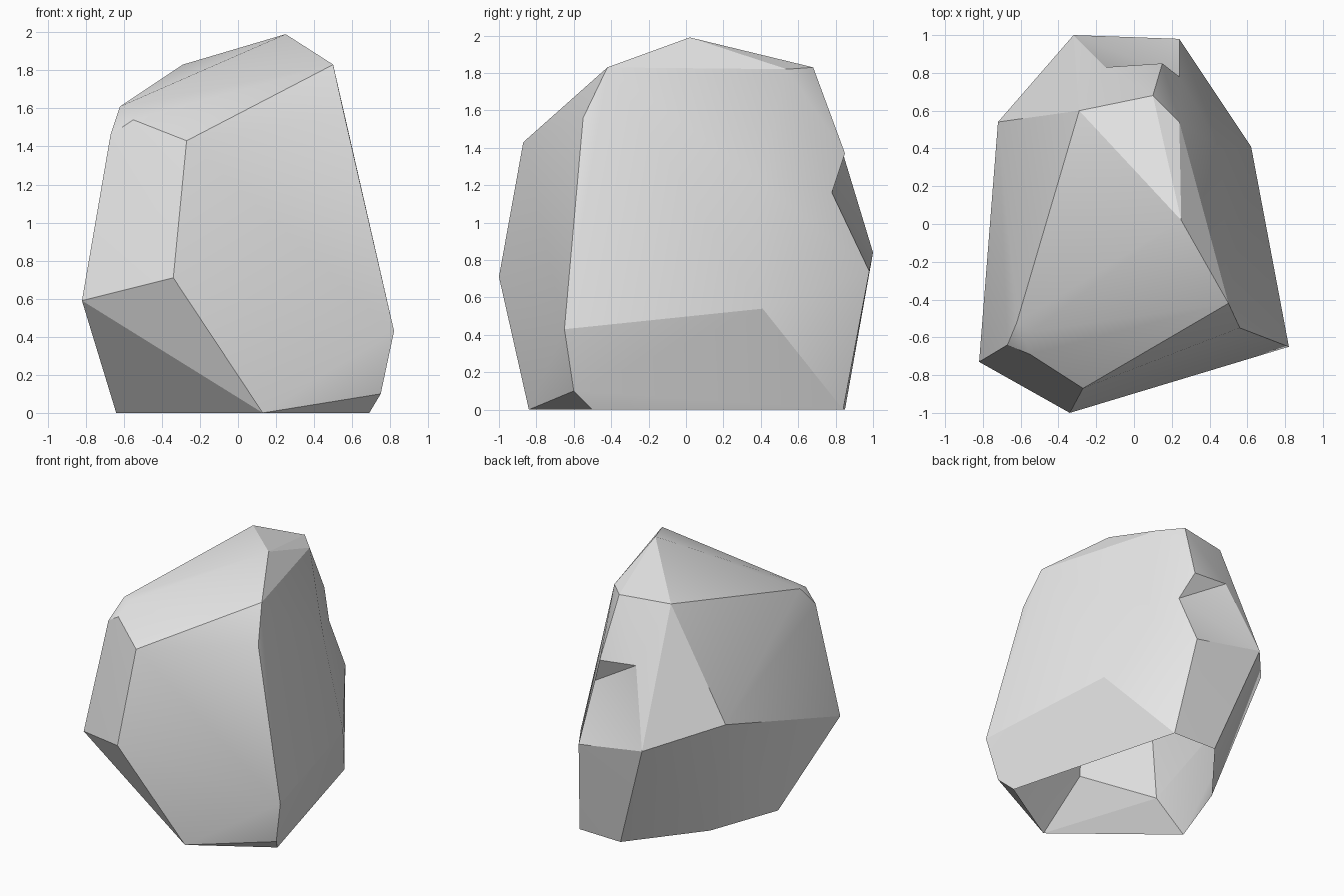
import bpy
import bmesh
import math
from mathutils import Vector

default_cube = bpy.data.objects.get("Cube")
if default_cube:
    bpy.data.objects.remove(default_cube, do_unlink=True)


def make_material(name, colour):
    material = bpy.data.materials.new(name)
    material.use_nodes = True
    material.diffuse_color = colour
    material.node_tree.nodes["Principled BSDF"].inputs["Base Color"].default_value = colour
    return material


def find_edge(shell, start, end):
    """Return the edge that runs between two corners."""
    middle = (Vector(start) + Vector(end)) / 2
    return min(shell.edges, key=lambda e: ((e.verts[0].co + e.verts[1].co) / 2 - middle).length)


def dent_edge(shell, start, end, target):
    """Split the ridge between two corners and press its middle inwards."""
    ridge = find_edge(shell, start, end)
    pressed = bmesh.utils.edge_split(ridge, ridge.verts[0], 0.5)[1]
    pressed.co = target
    # Join the pressed point to the far corner of each neighbouring facet
    cuts = [(loop.face, loop.link_loop_next.link_loop_next.vert) for loop in pressed.link_loops]
    for face, far_corner in cuts:
        bmesh.utils.face_split(face, pressed, far_corner)


# Corners that bound the chipped areas on the back
crown_corner = (0.24, 0.54, 1.82)
hip_corner = (0.62, 0.41, 0.54)
back_lip = (0.15, 0.85, 1.37)
back_ridge = (0.24, 0.98, 0.74)
back_peak = (-0.32, 1, 0.84)

# Ground outline
foot = [(0.13, -0.84, 0), (0.69, -0.5, 0), (0.33, 0.84, 0),
        (-0.03, 0.85, 0), (-0.44, 0.33, 0), (-0.64, -0.22, 0)]

# Widest ring of corners
waist = [(-0.34, -1, 0.71), (-0.82, -0.73, 0.59), (0.82, -0.65, 0.43),
         (0.75, -0.6, 0.1), hip_corner, back_ridge,
         back_peak, (-0.72, 0.54, 0.98)]

# Shoulder corners, with a small chipped tip at the front
shoulder = [(-0.27, -0.87, 1.43), (-0.55, -0.69, 1.54), (-0.67, -0.64, 1.46),
            (-0.62, -0.52, 1.61), (-0.54, -0.57, 1.62), (0.56, -0.55, 1.56),
            back_lip, (-0.15, 0.83, 1.4)]

# Sloping top
crown = [(0.5, -0.42, 1.83), (0.25, 0.02, 1.99), (-0.29, 0.6, 1.83),
         (0.1, 0.68, 1.83), crown_corner]

# Wrap the corners in a faceted shell
shell = bmesh.new()
for corner in foot + waist + shoulder + crown:
    shell.verts.new(corner)
bmesh.ops.convex_hull(shell, input=shell.verts[:])
loose = [v for v in shell.verts if len(v.link_faces) == 0]
bmesh.ops.delete(shell, geom=loose, context="VERTS")
bmesh.ops.triangulate(shell, faces=shell.faces[:])

# Chips in the back ridges, joined by a valley and a ledge under the lip
dent_edge(shell, crown_corner, hip_corner, (0.46, 0.4, 1.22))
dent_edge(shell, back_lip, back_ridge, (0.24, 0.78, 1.16))
for start, end in ((crown_corner, back_ridge), (back_lip, back_peak)):
    bmesh.utils.edge_rotate(find_edge(shell, start, end))
bmesh.ops.recalc_face_normals(shell, faces=shell.faces[:])

# Open underside
underside = [f for f in shell.faces if max(v.co.z for v in f.verts) < 0.01]
bmesh.ops.delete(shell, geom=underside, context="FACES")

mesh = bpy.data.meshes.new("boulder")
shell.to_mesh(mesh)
shell.free()
boulder = bpy.data.objects.new("boulder", mesh)
bpy.context.collection.objects.link(boulder)
mesh.materials.append(make_material("stone_grey", (0.8, 0.8, 0.8, 1)))

# Soft facets with crisp ridges
bpy.ops.object.select_all(action="DESELECT")
boulder.select_set(True)
bpy.context.view_layer.objects.active = boulder
bpy.ops.object.shade_smooth_by_angle(angle=math.radians(20))
